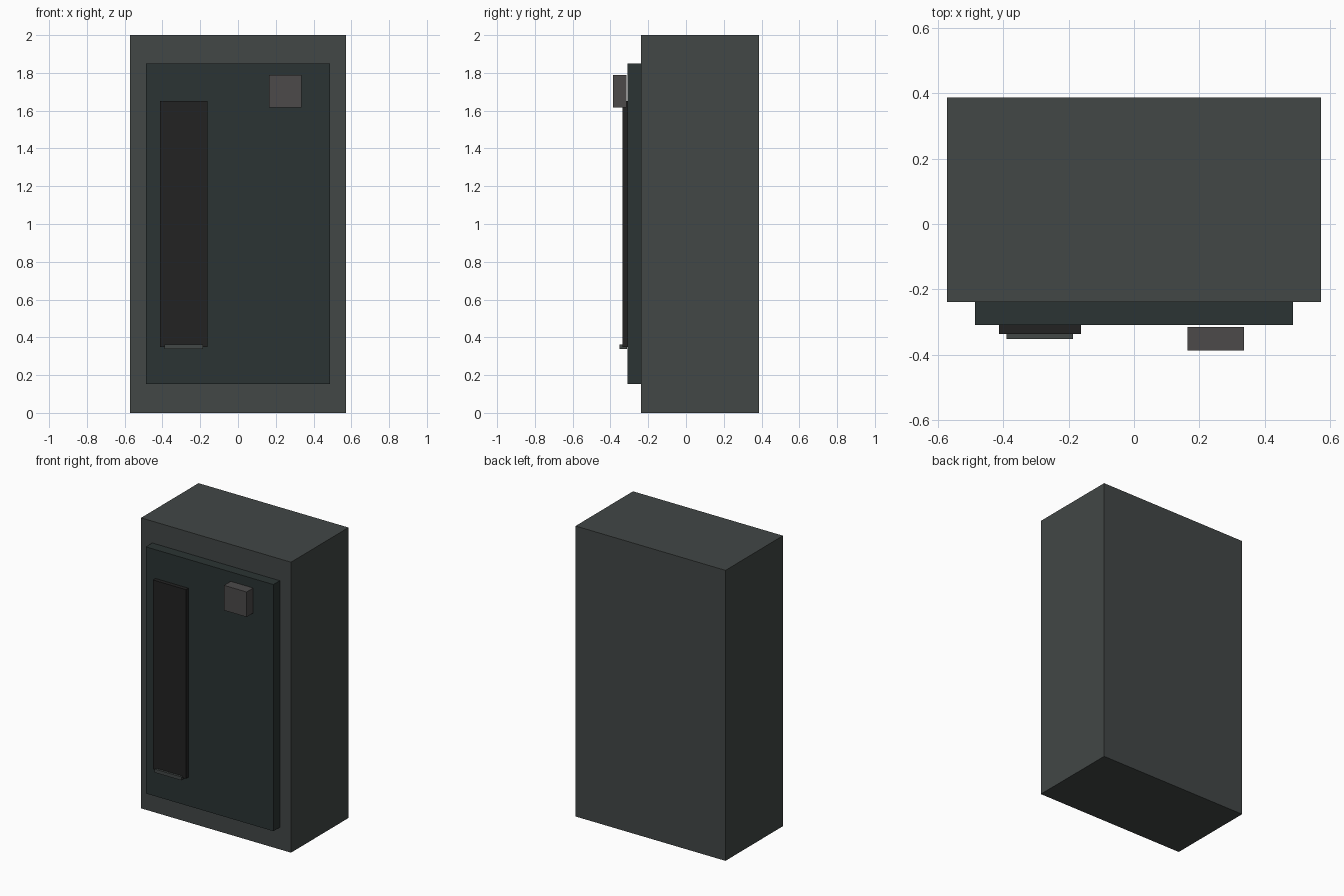
import bpy

if "Cube" in bpy.data.objects:
    bpy.data.objects.remove(bpy.data.objects["Cube"])


def material(name, rgb):
    m = bpy.data.materials.new(name)
    m.diffuse_color = (*rgb, 1)
    m.use_nodes = True
    m.node_tree.nodes["Principled BSDF"].inputs["Base Color"].default_value = m.diffuse_color
    return m


def box(name, x, y, z, mat):
    """Box spanning the (min, max) range on each axis."""
    spans = (x, y, z)
    bpy.ops.mesh.primitive_cube_add(size=1, location=[(a + b) / 2 for a, b in spans])
    ob = bpy.context.object
    ob.name = name
    ob.scale = [b - a for a, b in spans]
    bpy.ops.object.transform_apply(location=False, rotation=False, scale=True)
    ob.data.materials.append(mat)
    return ob


casing = material("casing_grey", (0.054, 0.063, 0.061))
door = material("door_green_grey", (0.024, 0.034, 0.033))
black = material("panel_black", (0.016, 0.016, 0.016))
metal = material("metal_grey", (0.072, 0.068, 0.068))

# Main cabinet and raised door
box("cabinet_body", (-0.571, 0.571), (-0.239, 0.386), (0, 2), casing)
box("front_door", (-0.486, 0.486), (-0.309, -0.239), (0.152, 1.85), door)

# Tall dark strip with a small ledge at its foot
box("door_panel", (-0.412, -0.162), (-0.336, -0.309), (0.35, 1.652), black)
box("panel_ledge", (-0.389, -0.186), (-0.351, -0.312), (0.338, 0.362), casing)

# Control block standing just off the door
box("control_box", (0.164, 0.336), (-0.386, -0.314), (1.616, 1.788), metal)
